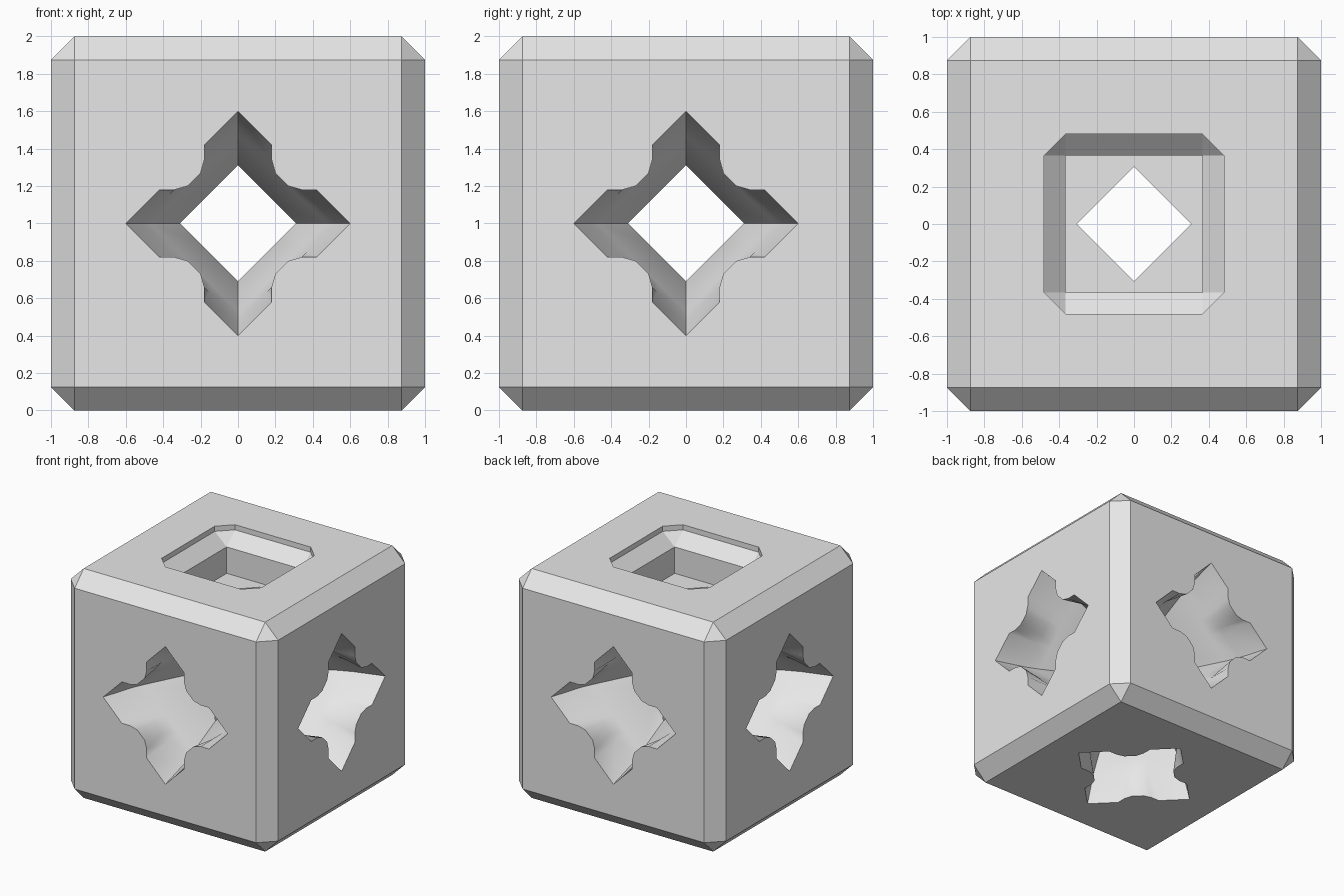
import bpy, bmesh, math
from mathutils import Matrix, Vector

old = bpy.data.objects.get("Cube")
if old:
    bpy.data.objects.remove(old, do_unlink=True)

grey = bpy.data.materials.new("light_grey")
grey.use_nodes = True
grey.diffuse_color = (0.8, 0.8, 0.8, 1)
grey.node_tree.nodes["Principled BSDF"].inputs["Base Color"].default_value = (0.8, 0.8, 0.8, 1)


def add_object(name, bm):
    bmesh.ops.recalc_face_normals(bm, faces=bm.faces)
    mesh = bpy.data.meshes.new(name)
    bm.to_mesh(mesh)
    bm.free()
    mesh.materials.append(grey)
    obj = bpy.data.objects.new(name, mesh)
    bpy.context.collection.objects.link(obj)
    return obj


def loft(name, rings, matrix=Matrix()):
    """Closed solid through (height, outline) rings stacked along z."""
    bm = bmesh.new()
    loops = [[bm.verts.new(matrix @ Vector((x, y, h))) for x, y in pts] for h, pts in rings]
    n = len(loops[0])
    for a, b in zip(loops, loops[1:]):
        for i in range(n):
            j = (i + 1) % n
            bm.faces.new((a[i], a[j], b[j], b[i]))
    bm.faces.new(loops[0][::-1])
    bm.faces.new(loops[-1])
    return add_object(name, bm)


def four_fold(quarter):
    """Repeat a quarter outline around the centre."""
    pts = []
    for _ in range(4):
        pts += quarter
        quarter = [(y, -x) for x, y in quarter]
    return pts


# Cross-sections of the side tunnels: notched star at the mouth, diamond inside
star = four_fold([(0, .6), (.18, .42), (.18, .34), (.2, .27),
                  (.235, .235), (.27, .2), (.34, .18), (.42, .18)])


def diamond(t):
    return four_fold([(f * t, (1 - f) * t) for f in (0, .3, .4, .45, .5, .55, .6, .7)])


def octagon(r, c):
    return four_fold([(c, r), (r, c)])


mouth = [(-1.02, star), (-1, star), (-.74, diamond(.52)),
         (-.625, diamond(.47)), (-.31, diamond(.31))]
through = mouth + [(-h, pts) for h, pts in reversed(mouth)]
centre = Matrix.Translation((0, 0, 1))

# Chamfered block
bm = bmesh.new()
bmesh.ops.create_cube(bm, size=2, matrix=centre)
bmesh.ops.bevel(bm, geom=bm.edges[:], offset=.125, segments=1, affect='EDGES')
block = add_object("chamfered_block", bm)

# Tunnels along each axis, and the stepped square socket in the top
cutters = [
    loft("tunnel_front_back", through, centre @ Matrix.Rotation(math.pi / 2, 4, 'X')),
    loft("tunnel_left_right", through, centre @ Matrix.Rotation(math.pi / 2, 4, 'Y')),
    loft("tunnel_bottom", mouth + [(.7, diamond(.305))], centre),
    loft("top_socket", [(1.62, octagon(.365, .3649)), (1.85, octagon(.365, .3649)),
                        (1.955, octagon(.48, .365)), (2.02, octagon(.48, .365))]),
]

bpy.context.view_layer.objects.active = block
for cutter in cutters:
    cutter.hide_render = True
    mod = block.modifiers.new(cutter.name, 'BOOLEAN')
    mod.operation = 'DIFFERENCE'
    mod.solver = 'EXACT'
    mod.object = cutter
    bpy.ops.object.modifier_apply(modifier=mod.name)
for cutter in cutters:
    bpy.data.objects.remove(cutter, do_unlink=True)

bpy.ops.object.select_all(action='DESELECT')
block.select_set(True)
bpy.ops.object.shade_smooth_by_angle(angle=math.radians(30))
